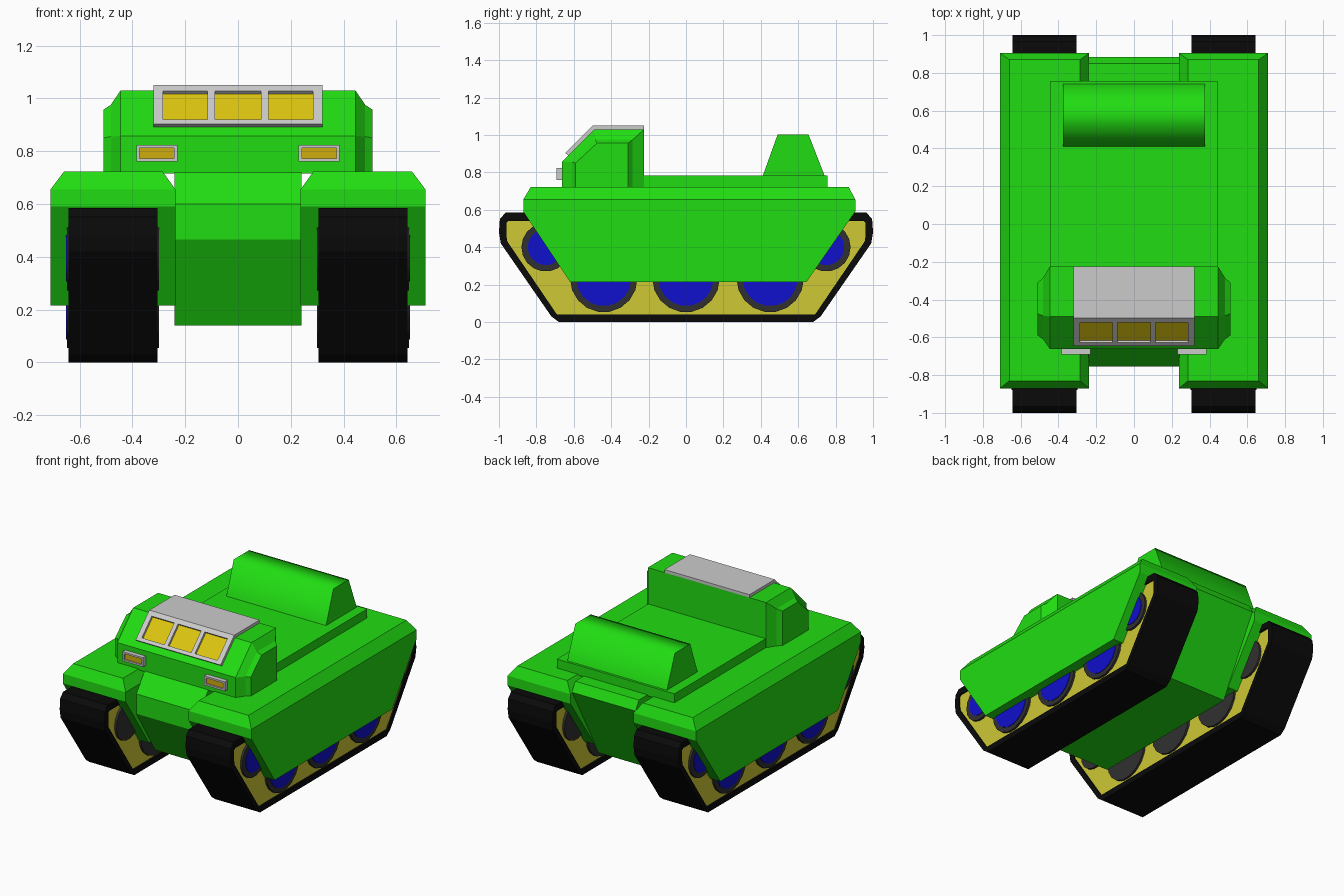
import bpy, bmesh, math

if "Cube" in bpy.data.objects:
    bpy.data.objects.remove(bpy.data.objects["Cube"])


def material(name, rgb):
    m = bpy.data.materials.new(name)
    m.diffuse_color = (*rgb, 1)
    m.use_nodes = True
    m.node_tree.nodes["Principled BSDF"].inputs["Base Color"].default_value = m.diffuse_color
    return m


GREEN = material("green_paint", (0.015, 0.72, 0.006))
BLACK = material("black_rubber", (0.003, 0.003, 0.003))
DARK = material("dark_rim", (0.03, 0.03, 0.03))
BLUE = material("blue_hub", (0.005, 0.005, 0.62))
YELLOW = material("yellow_plate", (0.62, 0.58, 0.035))
GLASS = material("yellow_glass", (0.72, 0.56, 0.005))
LAMP = material("lamp_glass", (0.62, 0.42, 0.005))


def finish(name, bm, mat=None, mirror=False):
    bmesh.ops.recalc_face_normals(bm, faces=bm.faces)
    mesh = bpy.data.meshes.new(name)
    bm.to_mesh(mesh)
    bm.free()
    ob = bpy.data.objects.new(name, mesh)
    bpy.context.collection.objects.link(ob)
    if mat:
        mesh.materials.append(mat)
    if mirror:
        mod = ob.modifiers.new("mirror", 'MIRROR')
        mod.use_axis[0] = True
    return ob


def add_loft(bm, rings):
    """Skin a list of equal-length point rings and cap both ends."""
    vs = [[bm.verts.new(p) for p in ring] for ring in rings]
    n = len(vs[0])
    for a, b in zip(vs, vs[1:]):
        for i in range(n):
            bm.faces.new((a[i], a[(i + 1) % n], b[(i + 1) % n], b[i]))
    bm.faces.new(vs[0])
    bm.faces.new(vs[-1])


def add_prism(bm, profile, x0, x1):
    """Extrude a (y, z) profile from x0 to x1."""
    add_loft(bm, [[(x, y, z) for y, z in profile] for x in (x0, x1)])


def prism(name, profile, x0, x1, mat=None, mirror=False):
    bm = bmesh.new()
    add_prism(bm, profile, x0, x1)
    return finish(name, bm, mat, mirror)


def rect(y0, y1, z0, z1):
    return [(y0, z0), (y1, z0), (y1, z1), (y0, z1)]


def both_ends(half):
    """Reflect a rear half profile (y > 0) to the front."""
    return half + [(-y, z) for y, z in reversed(half)]


def circle(cy, cz, r, n=18):
    return [(cy + r * math.sin(math.tau * (i + .5) / n),
             cz - r * math.cos(math.tau * (i + .5) / n)) for i in range(n)]


# Tracks: black belt loop around a slightly recessed yellow plate
outer = both_ends([(.68, 0), (.72, .03), (.99, .42), (1.0, .48), (.995, .55), (.965, .585)])
inner = both_ends([(.67, .04), (.69, .04), (.955, .43), (.96, .46), (.96, .53), (.95, .54)])
bm = bmesh.new()
loops = [[bm.verts.new((x, y, z)) for y, z in p]
         for x, p in ((.305, outer), (.643, outer), (.643, inner), (.305, inner))]
n = len(outer)
for k in range(4):
    a, b = loops[k], loops[(k + 1) % 4]
    for i in range(n):
        j = (i + 1) % n
        bm.faces.new((a[i], a[j], b[j], b[i]))
finish("track_belts", bm, BLACK, True)
prism("track_plates", inner, .315, .633, YELLOW, True)

# Road wheels and raised end wheels, blue hubs on the outside only
rims, hubs = bmesh.new(), bmesh.new()
for y, z, r, h in ((-.44, .232, .18, .147), (0, .232, .18, .147), (.45, .232, .18, .147),
                   (-.75, .4, .13, .096), (.75, .4, .13, .096)):
    add_prism(rims, circle(y, z, r), .3, .648)
    add_prism(hubs, circle(y, z, h), .6, .652)
finish("wheel_rims", rims, DARK, True)
finish("wheel_hubs", hubs, BLUE, True)

# Fenders: stacked rectangles forming sloped ends and chamfered top
bm = bmesh.new()
add_loft(bm, [[(x0, y0, z), (x1, y0, z), (x1, y1, z), (x0, y1, z)]
              for x0, x1, y0, y1, z in ((.237, .71, -.62, .645, .215),
                                        (.237, .71, -.87, .905, .59),
                                        (.237, .71, -.87, .905, .655),
                                        (.285, .66, -.83, .87, .722))])
finish("fenders", bm, GREEN, True)

# Central hull and deck plate
prism("hull", [(-.55, .14), (-.755, .465), (-.755, .6), (-.66, .722),
               (.85, .722), (.885, .66), (.6, .14)], -.24, .24, GREEN)
prism("deck", rect(-.66, .757, .715, .783), -.443, .443, GREEN)

# Cabin with side bulges
full = [(-.662, .715), (-.662, .858), (-.49, 1.03), (-.225, 1.03), (-.225, .715)]
mid = [(-.61, .715), (-.61, .855), (-.485, .975), (-.285, .975), (-.285, .715)]
tip = [(-.59, .715), (-.59, .85), (-.475, .957), (-.31, .957), (-.31, .715)]
bm = bmesh.new()
add_loft(bm, [[(x, y, z) for y, z in p] for x, p in
              ((-.51, tip), (-.482, mid), (-.445, full), (.445, full), (.482, mid), (.51, tip))])
finish("cabin", bm, GREEN)

# Windscreen frame with roof plate, three panes between four posts
low_out, low_in = (-.628, .92), (-.613, .905)
top_out, top_in = (-.521, 1.027), (-.506, 1.012)
bm = bmesh.new()
add_prism(bm, [top_in, top_out, (-.498, 1.05), (-.225, 1.05), (-.225, 1.028), (-.488, 1.028)], -.32, .32)
add_prism(bm, [(-.628, .89), (-.645, .903), low_out, low_in], -.32, .32)
for x0, x1 in ((-.32, -.285), (-.115, -.087), (.087, .115), (.285, .32)):
    add_prism(bm, [low_in, low_out, top_out, top_in], x0, x1)
finish("windscreen_frame", bm)
prism("windscreen_glass", [(-.611, .903), (-.617, .909), (-.51, 1.016), (-.504, 1.01)],
      -.3, .3, GLASS)

# Headlights: frame of four bars around the lamp glass
bm = bmesh.new()
for x0, x1, z0, z1 in ((.23, .385, .76, .772), (.23, .385, .812, .824),
                       (.23, .242, .772, .812), (.373, .385, .772, .812)):
    add_prism(bm, rect(-.692, -.655, z0, z1), x0, x1)
finish("headlight_frames", bm, None, True)
prism("headlight_glass", rect(-.682, -.655, .77, .814), .24, .375, LAMP, True)

# Rear engine box, smooth over the top
box = prism("engine_box", [(.41, .78), (.49, 1.003), (.655, 1.003), (.742, .78)], -.375, .375, GREEN)
box.data.polygons.foreach_set("use_smooth", [True] * len(box.data.polygons))
box.data.set_sharp_from_angle(angle=math.radians(75))
